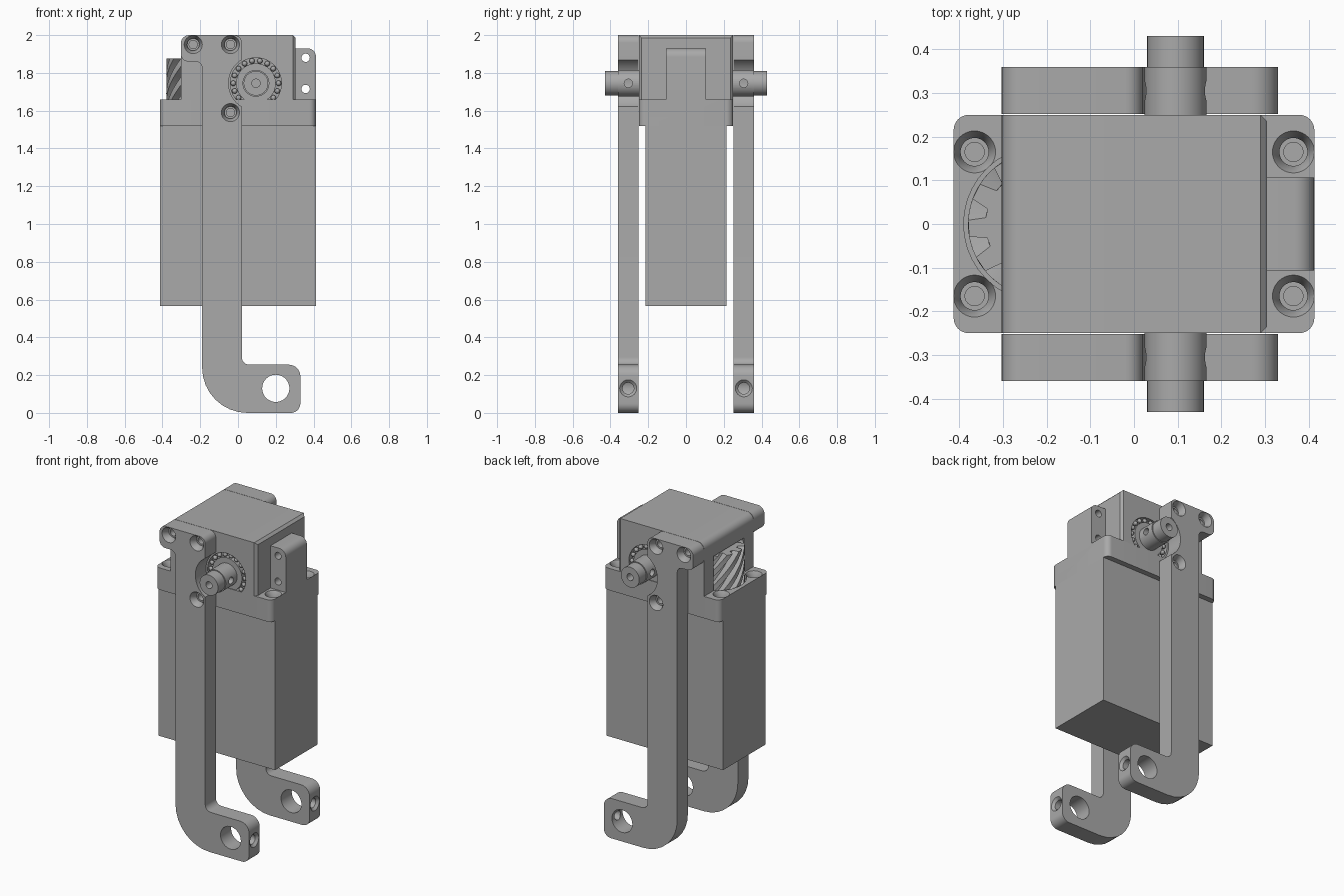
import bpy, bmesh
from math import sin, cos, tan, pi, radians
from mathutils import Vector

if "Cube" in bpy.data.objects:
    bpy.data.objects.remove(bpy.data.objects["Cube"], do_unlink=True)

grey = bpy.data.materials.new("grey_metal")
grey.use_nodes = True
grey.diffuse_color = (0.4, 0.4, 0.4, 1)
grey.node_tree.nodes["Principled BSDF"].inputs["Base Color"].default_value = grey.diffuse_color
parts = []


def skin(name, rings, keep=True):
    """Join matching rings of points into a capped solid."""
    bm = bmesh.new()
    loops = [[bm.verts.new(p) for p in ring] for ring in rings]
    for a, b in zip(loops, loops[1:]):
        for i in range(len(a)):
            j = (i + 1) % len(a)
            bm.faces.new((a[i], a[j], b[j], b[i]))
    bm.faces.new(loops[0])
    bm.faces.new(loops[-1])
    bmesh.ops.recalc_face_normals(bm, faces=bm.faces)
    mesh = bpy.data.meshes.new(name)
    bm.to_mesh(mesh)
    bm.free()
    mesh.materials.append(grey)
    obj = bpy.data.objects.new(name, mesh)
    bpy.context.collection.objects.link(obj)
    if keep:
        parts.append(obj)
    return obj


def rounded(corners, steps=8):
    """Outline with each (x, y, radius) corner filleted."""
    out = []
    for i, (x, y, r) in enumerate(corners):
        p = Vector((x, y))
        if r == 0:
            out.append(p)
            continue
        a = (Vector(corners[i - 1][:2]) - p).normalized()
        b = (Vector(corners[(i + 1) % len(corners)][:2]) - p).normalized()
        half = a.angle(b) / 2
        centre = p + (a + b).normalized() * (r / sin(half))
        start, end = p + a * (r / tan(half)) - centre, p + b * (r / tan(half)) - centre
        sweep = pi - 2 * half
        for k in range(steps + 1):
            t = k / steps
            out.append(centre + (start * sin((1 - t) * sweep) + end * sin(t * sweep)) / sin(sweep))
    return out


def prism(name, outline, axis, lo, hi):
    def place(p, h):
        return (p[0], h, p[1]) if axis == "y" else (p[0], p[1], h)
    return skin(name, [[place(p, h) for p in outline] for h in (lo, hi)])


def lathe(name, profile, origin, axis, keep=True, sides=40):
    """Revolve (radius, height) pairs about an axis through origin."""
    turn = Vector(axis).to_track_quat("Z", "Y")
    return skin(name, [[Vector(origin) + turn @ Vector((r * cos(2 * pi * i / sides),
                        r * sin(2 * pi * i / sides), h)) for i in range(sides)]
                       for r, h in profile], keep)


def cut(obj, profile, origin, axis):
    cutter = lathe("cutter", profile, origin, axis, keep=False)
    cutter.hide_render = True
    mod = obj.modifiers.new("cut", "BOOLEAN")
    mod.operation = "DIFFERENCE"
    mod.solver = "EXACT"
    mod.object = cutter
    bpy.context.view_layer.objects.active = obj
    bpy.ops.object.modifier_apply(modifier=mod.name)
    bpy.data.objects.remove(cutter, do_unlink=True)


def bore(r, lo, hi):
    return [(r, lo), (r, hi)]


SCREW_HOLE = [(0.048, 0.02), (0.048, 0), (0.032, -0.03), (0.032, -0.045), (0.022, -0.045), (0.022, -0.08)]
SHAFT_X, SHAFT_Z = 0.095, 1.745
GEAR = (-0.212, 0, 0)

# Motor body
prism("motor_body", [(-0.413, -0.215), (0.413, -0.215), (0.413, 0.215), (-0.413, 0.215)], "z", 0.565, 1.52)

# Mounting flange with corner screw holes and gear well
flange = prism("flange", rounded([(sx * 0.413, sy * 0.25, 0.035) for sx, sy in
                                  ((-1, -1), (1, -1), (1, 1), (-1, 1))]), "z", 1.52, 1.66)
for x in (-0.365, 0.365):
    for y in (-0.165, 0.165):
        cut(flange, SCREW_HOLE, (x, y, 1.66), (0, 0, 1))
cut(flange, bore(0.178, 1.63, 1.7), GEAR, (0, 0, 1))

# Gear housing, chamfered at its connector end
housing = prism("gear_housing", rounded([(-0.303, 1.66, 0), (0.305, 1.66, 0), (0.305, 2, 0),
                                         (-0.303, 2, 0.045)]), "y", -0.25, 0.25)
bm = bmesh.new()
bm.from_mesh(housing.data)
rim = [e for e in bm.edges if all(v.co.x > 0.3 for v in e.verts) and any(v.co.z > 1.9 for v in e.verts)]
bmesh.ops.bevel(bm, geom=rim, offset=0.015, segments=1, affect="EDGES")
bm.to_mesh(housing.data)
bm.free()
cut(housing, bore(0.178, 1.6, 1.88), GEAR, (0, 0, 1))

# Helical drive gear
rings = []
for k in range(13):
    t = k / 12
    ring = []
    for tooth in range(12):
        for r, offset in ((0.128, 0), (0.128, 0.3), (0.168, 0.42), (0.168, 0.85)):
            a = 2 * pi * (tooth + offset) / 12 + 1.3 * t
            ring.append((GEAR[0] + r * cos(a), r * sin(a), 1.63 + 0.245 * t))
    rings.append(ring)
skin("helical_gear", rings)

# Connector block with two cross holes
block = prism("connector_block", rounded([(0.3, 1.66, 0), (0.413, 1.66, 0), (0.413, 1.93, 0.045),
                                          (0.3, 1.93, 0)]), "y", -0.107, 0.107)
for z in (1.715, 1.88):
    cut(block, bore(0.022, -0.2, 0.2), (0.358, 0, z), (0, 1, 0))

# Output shaft with collars and cross holes
shaft = lathe("output_shaft", [(0.065, -0.43), (0.065, -0.36), (0.071, -0.36), (0.071, 0.36),
                               (0.065, 0.36), (0.065, 0.43)], (SHAFT_X, 0, SHAFT_Z), (0, 1, 0))

ARM = [(-0.303, 2, 0.045), (-0.303, 1.86, 0.04), (-0.19, 1.86, 0.035), (-0.19, 0, 0.24),
       (0.33, 0, 0.05), (0.33, 0.255, 0.06), (0.02, 0.255, 0.04), (0.02, 2, 0.04)]

for side, label in ((-1, "front"), (1, "back")):
    out = (0, side, 0)
    cut(shaft, bore(0.022, -0.05, 0.05), (SHAFT_X, side * 0.43, SHAFT_Z), out)
    cut(shaft, bore(0.022, -0.1, 0.1), (SHAFT_X, side * 0.305, SHAFT_Z), (1, 0, 0))

    # Bearing seat, race and balls
    seat = (SHAFT_X, side * 0.25, SHAFT_Z)
    cut(housing, bore(0.135, -0.035, 0.03), seat, out)
    lathe(label + "_bearing_race", bore(0.105, -0.04, -0.004), seat, out)
    for i in range(18):
        a = 2 * pi * i / 18
        ball = [(0.0145 * sin(pi * (k + 0.1) / 8.2), -0.0145 * cos(pi * (k + 0.1) / 8.2)) for k in range(9)]
        lathe(label + "_bearing_ball", ball, (SHAFT_X + 0.12 * cos(a), side * 0.234,
              SHAFT_Z + 0.12 * sin(a)), out, sides=10)

    # Bracket arm with shaft clearance, pivot eye and screw holes
    arm = prism(label + "_arm", rounded(ARM), "y", side * 0.252, side * 0.36)
    cut(arm, bore(0.145, -0.1, 0.2), seat, out)
    cut(arm, bore(0.072, -0.1, 0.2), (0.2, side * 0.3, 0.13), out)
    for x, z in ((-0.237, 1.95), (-0.04, 1.95), (-0.04, 1.59)):
        cut(arm, SCREW_HOLE, (x, side * 0.36, z), out)
    cut(arm, [(0.045, 0.02), (0.045, 0), (0.03, -0.015), (0.03, -0.1)], (0.33, side * 0.306, 0.13), (1, 0, 0))

# Smooth the curves and keep the edges sharp
for obj in parts:
    bpy.ops.object.select_all(action="DESELECT")
    obj.select_set(True)
    bpy.context.view_layer.objects.active = obj
    bpy.ops.object.shade_smooth_by_angle(angle=radians(30))
